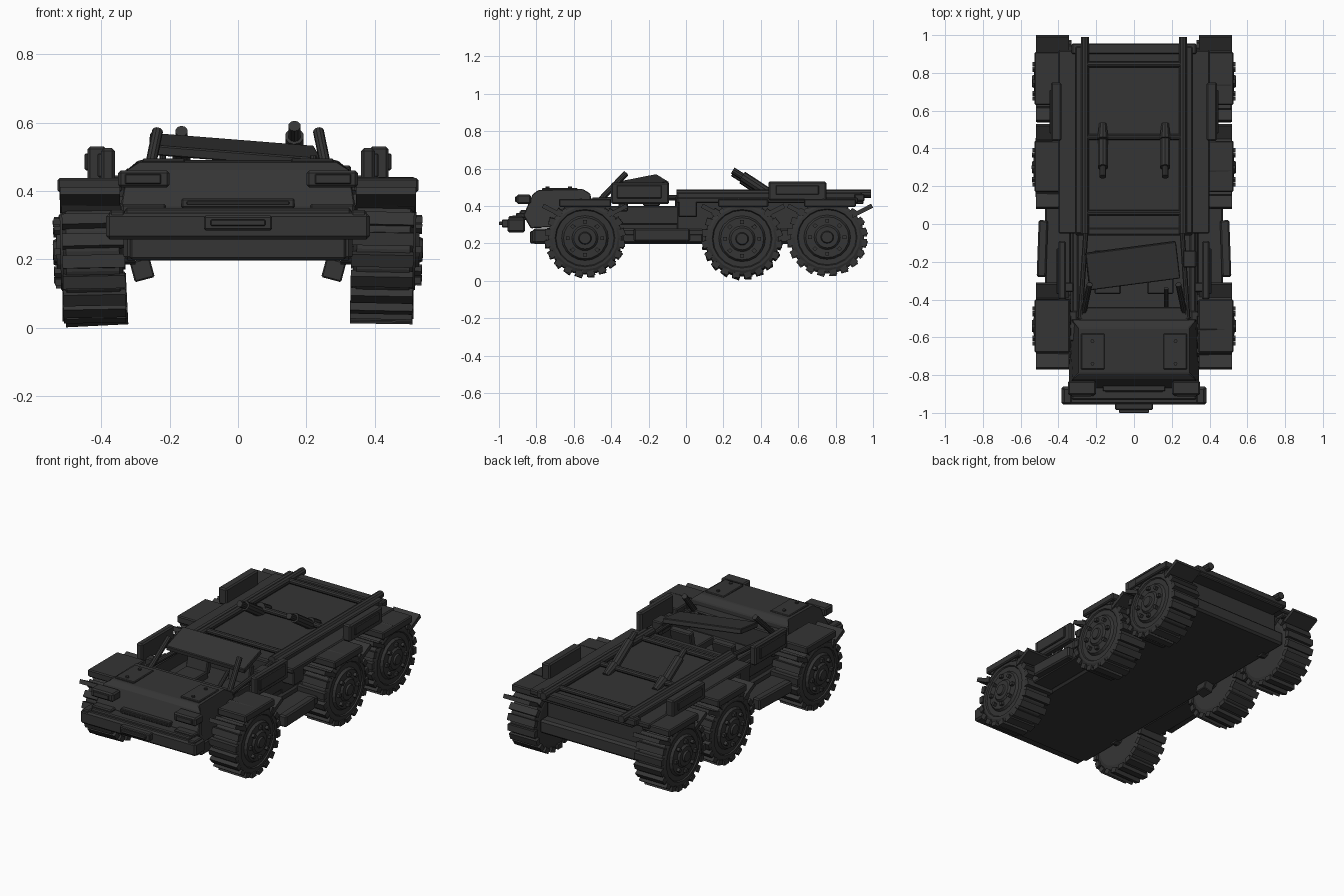
import bpy, bmesh, math
from mathutils import Vector, Matrix

if "Cube" in bpy.data.objects:
    bpy.data.objects.remove(bpy.data.objects["Cube"])

paint = bpy.data.materials.new("charcoal_metal")
paint.diffuse_color = (0.035, 0.035, 0.035, 1)
paint.use_nodes = True
paint.node_tree.nodes["Principled BSDF"].inputs["Base Color"].default_value = paint.diffuse_color


def finish(name, bm, bevel=0):
    bmesh.ops.recalc_face_normals(bm, faces=bm.faces)
    me = bpy.data.meshes.new(name)
    bm.to_mesh(me)
    bm.free()
    me.materials.append(paint)
    ob = bpy.data.objects.new(name, me)
    bpy.context.collection.objects.link(ob)
    if bevel:
        m = ob.modifiers.new("bevel", 'BEVEL')
        m.width, m.segments = bevel, 1
    return ob


def box(name, x, y, z, bevel=0.006, rot=(0, 0, 0)):
    """Box from (min, max) ranges, optionally rotated about its centre."""
    bm = bmesh.new()
    bmesh.ops.create_cube(bm, size=1)
    for v in bm.verts:
        v.co = Vector(v.co[i] * abs(r[1] - r[0]) for i, r in enumerate((x, y, z)))
    ob = finish(name, bm, bevel)
    ob.location = [(r[0] + r[1]) / 2 for r in (x, y, z)]
    ob.rotation_euler = [math.radians(a) for a in rot]
    return ob


def pair(name, x, y, z, bevel=0.006, rot=(0, 0, 0)):
    """Box on the right and its mirror on the left."""
    box("right_" + name, x, y, z, bevel, rot)
    box("left_" + name, (-x[1], -x[0]), y, z, bevel, (rot[0], -rot[1], -rot[2]))


def tube(name, a, b, r, r2=None, sides=10):
    a, b = Vector(a), Vector(b)
    bm = bmesh.new()
    bmesh.ops.create_cone(bm, cap_ends=True, segments=sides, radius1=r,
                          radius2=r if r2 is None else r2, depth=(b - a).length)
    q = (b - a).to_track_quat('Z', 'Y').to_matrix().to_4x4()
    bm.transform(Matrix.Translation((a + b) / 2) @ q)
    return finish(name, bm)


def prism(name, pts, x0, x1, shape=None, bevel=0):
    """Side profile (y, z) extruded across x."""
    bm = bmesh.new()
    f = bm.faces.new([bm.verts.new((x0, y, z)) for y, z in pts])
    g = bmesh.ops.extrude_face_region(bm, geom=[f])["geom"]
    bmesh.ops.translate(bm, vec=(x1 - x0, 0, 0),
                        verts=[e for e in g if isinstance(e, bmesh.types.BMVert)])
    if shape:
        for v in bm.verts:
            v.co.x *= shape(v.co)
    return finish(name, bm, bevel)


def wheel(name, side, y, z, tilt=0, squash=1):
    """Lathed wheel with tread bars and hub bolts; axis along x."""
    prof = [(-.085, 0), (-.085, .165), (-.075, .198), (.08, .198), (.09, .175), (.09, .16),
            (.083, .155), (.083, .125), (.097, .115), (.097, .07), (.108, .06), (.108, .035),
            (.118, .03), (.118, 0)]
    bm = bmesh.new()
    vs = [bm.verts.new((x, 0, r)) for x, r in prof]
    es = [bm.edges.new(p) for p in zip(vs, vs[1:])]
    bmesh.ops.spin(bm, geom=vs + es, axis=(1, 0, 0), cent=(0, 0, 0),
                   angle=2 * math.pi, steps=20, use_merge=True)
    bmesh.ops.remove_doubles(bm, verts=bm.verts, dist=0.0005)
    for i in range(20):  # tread bars
        m = (Matrix.Rotation(2 * math.pi * (i + .5) / 20, 4, 'X')
             @ Matrix.Translation((0.0, 0, .2)) @ Matrix.Rotation(.2, 4, 'X')
             @ Matrix.Diagonal((.182, .04, .03, 1)))
        bmesh.ops.create_cube(bm, size=1, matrix=m)
    for i in range(8):  # bolts
        m = (Matrix.Rotation(2 * math.pi * i / 8, 4, 'X') @ Matrix.Translation((.1, 0, .092))
             @ Matrix.Diagonal((.03, .02, .02, 1)))
        bmesh.ops.create_cube(bm, size=1, matrix=m)
    bm.transform(Matrix.Diagonal((1, 1, squash, 1)))
    ob = finish(name, bm)
    ob.location = (side * .422, y, z)
    ob.rotation_euler = (0, tilt, 0 if side > 0 else math.pi)


# Wheels
for side, s in ((1, "right"), (-1, "left")):
    up = .006 if side > 0 else 0
    wheel(s + "_front_wheel", side, -.54, .224 + up, .02, .96)
    wheel(s + "_middle_wheel", side, .30, .22 + up, .05 if side < 0 else .015, .98)
    wheel(s + "_rear_wheel", side, .755, .227 + up, 0, .95)

# Fenders with raised end flaps
for f, y0, y1 in (("front", -.68, -.40), ("middle", .17, .44), ("rear", .63, .91)):
    pair(f + "_fender", (.34, .527), (y0, y1), (.395, .438))
    for e, d, n in ((y0, -1, "fore"), (y1, 1, "aft")):
        pts = [(e - d * .02, .335), (e - d * .02, .36), (e + d * .08, .412), (e + d * .09, .39)]
        for sx, s in ((1, "right"), (-1, "left")):
            prism(f"{s}_{f}_{n}_flap", pts, sx * .345, sx * .52)
    pair(f + "_fender_bracket", (.30, .36), (y0 + .06, y1 - .06), (.36, .41))

# Chassis and hull
box("chassis", (-.335, .335), (-.82, .92), (.197, .28), .012)
box("chassis_nose", (-.315, .315), (-.835, -.8), (.2, .265))
box("rear_hull", (-.325, .325), (-.05, .86), (.27, .435))
box("cab_floor", (-.32, .32), (-.52, -.04), (.27, .32))
pair("cab_side", (.295, .325), (-.52, -.04), (.3, .4))
box("dashboard", (-.29, .29), (-.53, -.44), (.3, .44))
pair("underbody_hanger", (.25, .31), (.25, .33), (.14, .2), .004, (0, 15, 0))
for sx in (1, -1):
    for y in (-.54, .3, .755):
        tube("axle", (sx * .3, y, .225), (sx * .36, y, .225), .04)

# Hood, grille, headlights, hatches
prism("hood", [(-.87, .35), (-.82, .462), (-.79, .485), (-.55, .49), (-.51, .465), (-.5, .3),
               (-.83, .28)], -.345, .345,
      lambda c: .84 if c.z > .48 else (.95 if c.z > .45 else 1), .005)
box("grille", (-.165, .165), (-.885, -.84), (.35, .378), .004)
box("grille_slot", (-.15, .15), (-.89, -.87), (.36, .37), .002)
pair("headlight", (.2, .35), (-.905, -.83), (.41, .46), .008)
pair("headlight_lens", (.225, .33), (-.913, -.9), (.42, .45), .003)
pair("nose_block", (.21, .34), (-.91, -.84), (.335, .362))
pair("hood_hatch", (.155, .28), (-.77, -.58), (.478, .495), .004)
for sx in (1, -1):
    for y in (-.74, -.62):
        tube("hatch_bolt", (sx * .22, y, .49), (sx * .22, y, .503), .01, sides=8)

# Bumper and winch
box("bumper", (-.385, .385), (-.955, -.86), (.258, .335), .01)
pair("bumper_end", (.33, .375), (-.95, -.87), (.32, .345))
box("bumper_lip", (-.33, .33), (-.93, -.85), (.325, .35))
box("winch", (-.1, .1), (-.985, -.94), (.285, .328), .005)
box("winch_slot", (-.08, .08), (-1.0, -.98), (.298, .316), .003)

# Seats and fallen windscreen panel
for sx in (1, -1):
    box("seat", (sx * .14 - .07, sx * .14 + .07), (-.37, -.18), (.31, .36))
    box("seat_back", (sx * .14 - .07, sx * .14 + .07), (-.19, -.15), (.34, .46), .006, (-12, 0, 0))
    tube("windscreen_pillar", (sx * .265, -.46, .43), (sx * .235, -.32, .575), .016)
    tube("cab_rail", (sx * .285, -.5, .43), (sx * .255, -.04, .445), .014)
box("loose_panel", (-.25, .235), (-.32, -.12), (.503, .533), .004, (11, 4.5, 7.5))
box("panel_bracket", (.26, .33), (-.23, -.14), (.40, .475))
tube("steering_column", (.17, -.45, .4), (.17, -.34, .48), .012)

# Door panels, running boards, boxes
pair("door_panel", (.36, .40), (-.40, -.09), (.41, .525), .008)
pair("door_plate", (.395, .41), (-.37, -.13), (.44, .51), .004)
pair("door_strut", (.32, .37), (-.36, -.31), (.37, .43))
pair("running_board", (.335, .47), (-.34, .09), (.205, .25), .006)
pair("running_board_edge", (.46, .51), (-.28, .02), (.21, .28), .008, (0, 0, 2))
pair("tool_box", (.32, .40), (-.04, .06), (.34, .43))
pair("rear_box", (.385, .44), (.44, .75), (.43, .53), .008)
pair("rear_box_plate", (.435, .448), (.48, .71), (.46, .51), .004)

# Deck, bed frame and rails
pair("side_deck", (.30, .40), (-.05, .92), (.415, .445))
box("bed_floor", (-.31, .31), (-.05, .95), (.41, .445))
pair("bed_rail", (.275, .31), (-.05, .94), (.44, .472))
box("rear_beam", (-.33, .33), (.90, .955), (.425, .465))
box("cab_back", (-.31, .31), (-.06, -.02), (.3, .45))
for sx in (1, -1):
    tube("rail_tube", (sx * .26, -.05, .465), (sx * .26, .99, .465), .022)
for y in (.06, .46, .845):
    tube("cross_bar", (-.26, y, .465), (.26, y, .465), .016)

# Slanted twin stacks on the bed
for sx, h in ((1, 0), (-1, -.015)):
    x = sx * .165
    tube("stack_body", (x, .46, .455 + h), (x, .30, .56 + h), .028)
    tube("stack_tip", (x, .33, .54 + h), (x, .25, .59 + h), .018)
    tube("stack_base", (x, .53, .44), (x, .45, .475), .02, .03)
